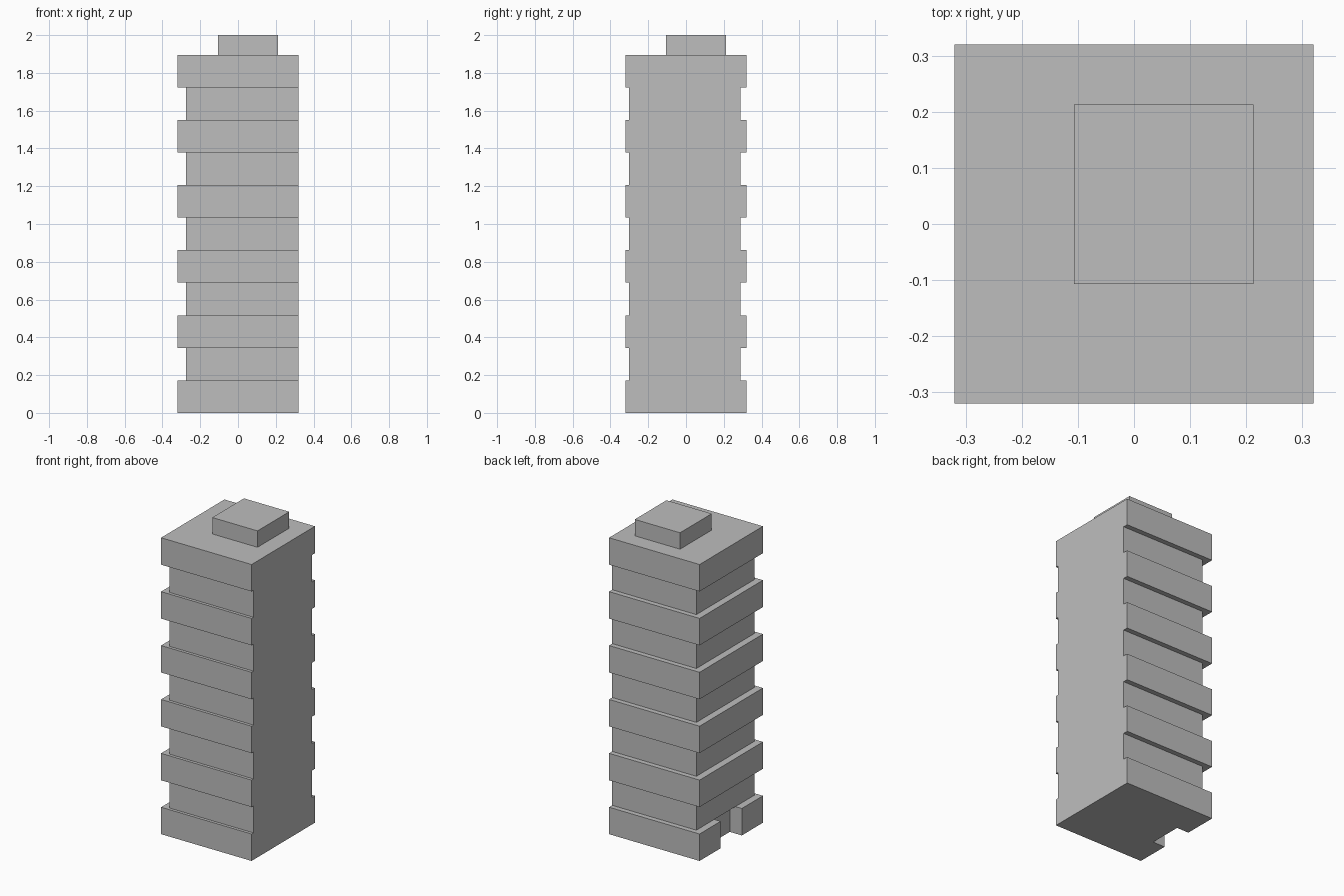
import bpy
import bmesh

cube = bpy.data.objects.get("Cube")
if cube:
    bpy.data.objects.remove(cube, do_unlink=True)

HALF = 0.32        # half width of the tower
DOOR = 0.107       # half width of the entrance
ROOF = 1.895       # height of the main roof
STOREYS = 11

concrete = bpy.data.materials.new("concrete_grey")
concrete.use_nodes = True
concrete.diffuse_color = (0.515, 0.515, 0.515, 1)
concrete.node_tree.nodes["Principled BSDF"].inputs["Base Color"].default_value = (0.515, 0.515, 0.515, 1)


def finish(name, bm):
    mesh = bpy.data.meshes.new(name)
    bm.to_mesh(mesh)
    bm.free()
    mesh.materials.append(concrete)
    obj = bpy.data.objects.new(name, mesh)
    bpy.context.collection.objects.link(obj)
    return obj


def footprint(left, front, back, door_x):
    """Counter-clockwise plan outline with an entrance notch in the -x side."""
    return [(HALF, front), (HALF, back), (left, back), (left, DOOR),
            (door_x, DOOR), (door_x, -DOOR), (left, -DOOR), (left, front)]


# Plan outlines: ground floor with entrance, projecting band, recessed storey
ground = footprint(-HALF, -HALF, HALF, -0.235)
band = footprint(-HALF, -HALF, HALF, -HALF)
recess = footprint(-0.275, -0.301, 0.288, -0.275)

# Tower: stack the outlines and bridge them into one shell
bm = bmesh.new()
rings = []
for s in range(STOREYS):
    plan = ground if s == 0 else recess if s % 2 else band
    for level in (s, s + 1):
        z = ROOF * level / STOREYS
        rings.append([bm.verts.new((x, y, z)) for x, y in plan])

for low, high in zip(rings, rings[1:]):
    for i in range(len(low)):
        j = (i + 1) % len(low)
        face = bm.faces.new((low[i], low[j], high[j], high[i]))
        if face.calc_area() < 1e-6:
            bm.faces.remove(face)

bm.faces.new(rings[0][::-1])
bm.faces.new(rings[-1])
bmesh.ops.remove_doubles(bm, verts=bm.verts[:], dist=1e-4)
finish("tower", bm)

# Rooftop plant room, set towards the back corner
bm = bmesh.new()
bmesh.ops.create_cube(bm, size=1)
bmesh.ops.scale(bm, vec=(0.32, 0.32, 2 - ROOF), verts=bm.verts)
bmesh.ops.translate(bm, vec=(0.053, 0.053, (2 + ROOF) / 2), verts=bm.verts)
finish("roof_plant_room", bm)
